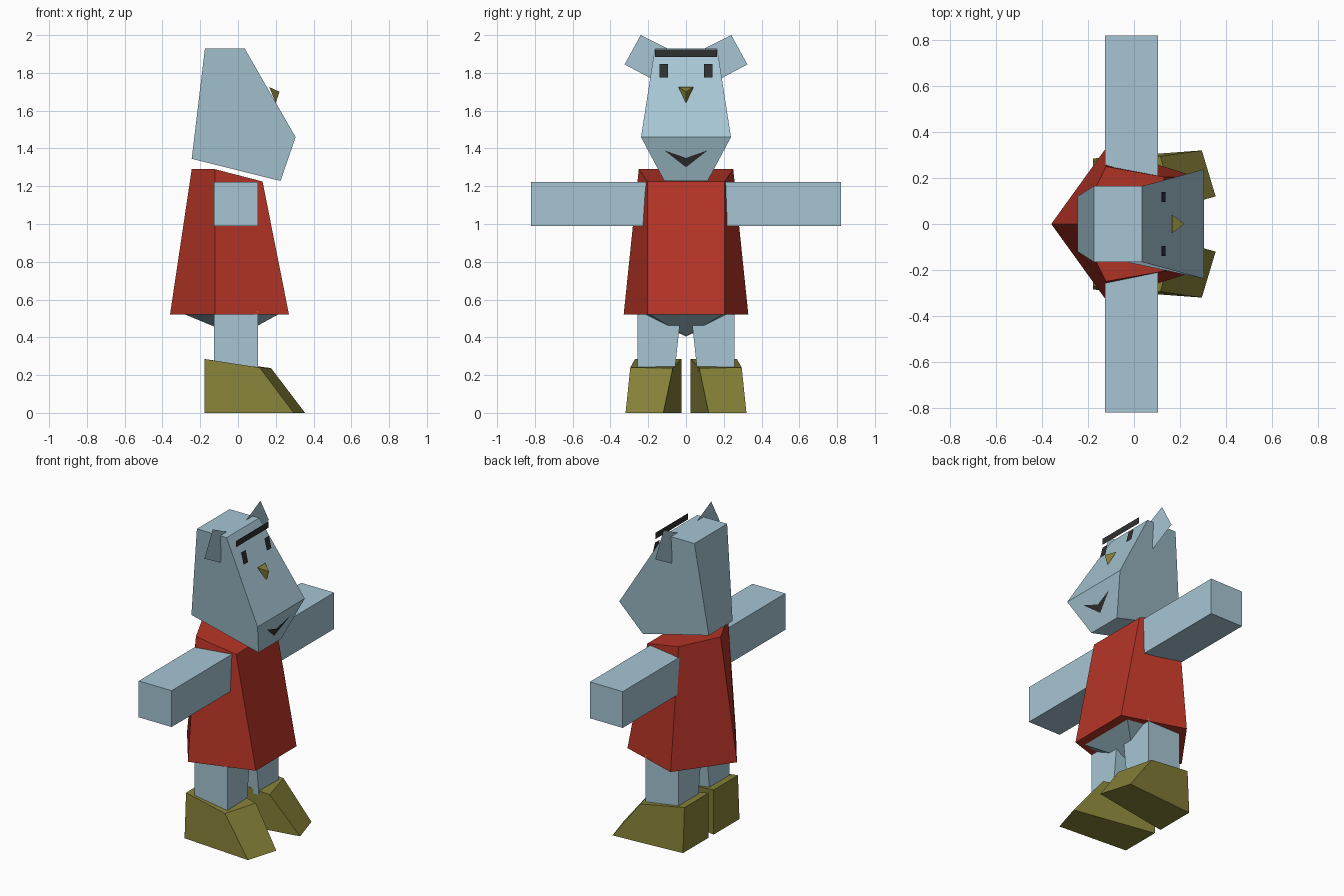
import bpy, bmesh


def material(name, rgb):
    m = bpy.data.materials.new(name)
    m.diffuse_color = (*rgb, 1)
    return m


FUR = material("pale_blue", (0.38, 0.56, 0.65))
RED = material("red", (0.47, 0.035, 0.02))
OLIVE = material("olive", (0.24, 0.22, 0.04))
BLACK = material("black", (0.03, 0.03, 0.03))


def build(name, verts, faces, mat, closed=True):
    bm = bmesh.new()
    vs = [bm.verts.new(v) for v in verts]
    for f in faces:
        bm.faces.new([vs[i] for i in f])
    if closed:
        bmesh.ops.recalc_face_normals(bm, faces=bm.faces)
    me = bpy.data.meshes.new(name)
    bm.to_mesh(me)
    bm.free()
    me.materials.append(mat)
    ob = bpy.data.objects.new(name, me)
    bpy.context.collection.objects.link(ob)
    return ob


def loft(name, a, b, mat):
    """Closed solid joining two rings with equal point counts."""
    n = len(a)
    faces = [range(n), range(n, 2 * n)]
    faces += [(i, (i + 1) % n, n + (i + 1) % n, n + i) for i in range(n)]
    return build(name, a + b, faces, mat)


def flat(name, pts, mat):
    """Single flat face."""
    return build(name, pts, [range(len(pts))], mat, closed=False)


def side(pts, s):
    return [(x, s * y, z) for x, y, z in pts]


def rect(x0, x1, y0, y1, z):
    return [(x0, y0, z), (x1, y0, z), (x1, y1, z), (x0, y1, z)]


# Head: side profile with a half width at each corner (x, z, width)
profile = [(-0.175, 1.93, 0.165), (0.035, 1.93, 0.165), (0.305, 1.46, 0.238),
           (0.225, 1.228, 0.115), (-0.245, 1.345, 0.12)]
loft("head", [(x, -w, z) for x, z, w in profile],
     [(x, w, z) for x, z, w in profile], FUR)

# Tunic: five-sided, flaring to the hem, with a ridge down the back
loft("tunic",
     [(-0.36, 0, 0.52), (-0.122, -0.33, 0.52), (0.27, -0.205, 0.52),
      (0.27, 0.205, 0.52), (-0.122, 0.33, 0.52)],
     [(-0.245, 0, 1.29), (-0.122, -0.25, 1.29), (0.13, -0.205, 1.225),
      (0.13, 0.205, 1.225), (-0.122, 0.25, 1.29)], RED)

# Hips: shallow inverted pyramid below the hem
build("hips",
      [(-0.29, 0, 0.525), (-0.12, -0.26, 0.525), (0.22, -0.2, 0.525),
       (0.22, 0.2, 0.525), (-0.12, 0.26, 0.525), (0, 0, 0.405)],
      [range(5)] + [(i, (i + 1) % 5, 5) for i in range(5)], FUR)

# Limbs, shoes, ears and eyes on both sides
for s, tag in ((1, "left"), (-1, "right")):
    loft("arm_" + tag,
         side(rect(-0.127, 0.105, 0.2, 0.82, 0.99), s),
         side(rect(-0.127, 0.105, 0.2, 0.82, 1.222), s), FUR)
    loft("leg_" + tag,
         side(rect(-0.127, 0.105, 0.06, 0.257, 0.22), s),
         side(rect(-0.127, 0.105, 0.025, 0.257, 0.54), s), FUR)
    loft("shoe_" + tag,
         side([(-0.178, 0.025, 0), (-0.178, 0.285, 0),
               (0.295, 0.32, 0), (0.355, 0.12, 0)], s),
         side([(-0.178, 0.025, 0.285), (-0.178, 0.27, 0.285),
               (0.115, 0.295, 0.24), (0.175, 0.07, 0.237)], s), OLIVE)
    flat("ear_" + tag,
         side([(-0.01, 0.24, 2.0), (-0.01, 0.325, 1.845),
               (-0.01, 0.16, 1.757), (-0.01, 0.09, 1.925)], s), FUR)
    flat("eye_" + tag,
         side([(0.12, 0.095, 1.848), (0.12, 0.14, 1.848),
               (0.138, 0.14, 1.775), (0.138, 0.095, 1.775)], s), BLACK)

# Brow: thin strip standing off the forehead
flat("brow", [(0.1, -0.165, 1.885), (0.1, 0.165, 1.885),
              (0.1, 0.165, 1.925), (0.1, -0.165, 1.925)], BLACK)

# Nose: small tetrahedron
build("nose", [(0.165, -0.04, 1.725), (0.165, 0.04, 1.725),
               (0.22, 0, 1.70), (0.2, 0, 1.64)],
      [(0, 1, 2), (0, 2, 3), (1, 3, 2), (0, 3, 1)], OLIVE)

# Mouth: chevron just off the lower face
flat("mouth", [(0.305 - 0.348 * (1.46 - z) + 0.006, y, z) for y, z in
               ((-0.115, 1.39), (0, 1.30), (0.115, 1.39), (0, 1.35))], BLACK)
